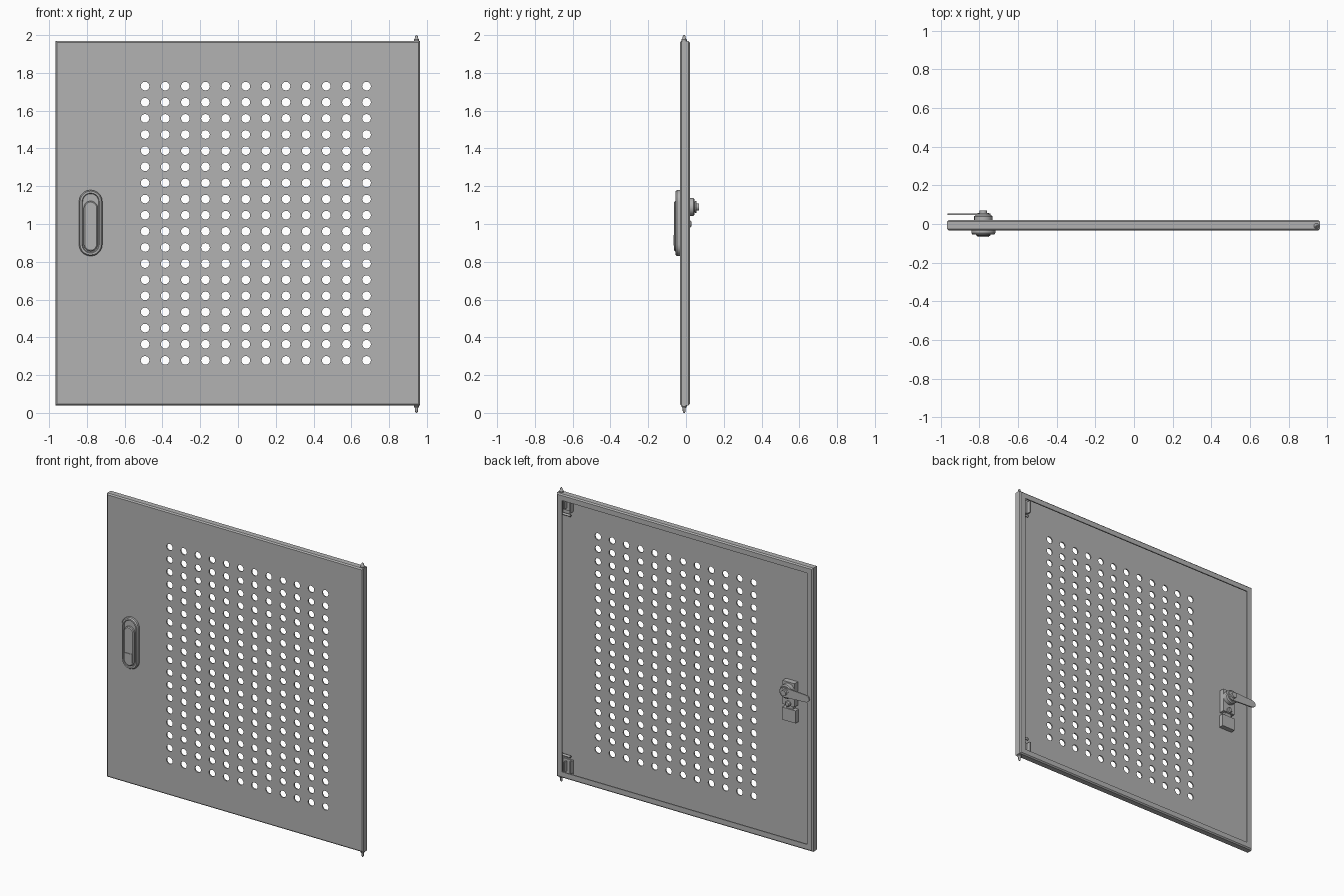
import bpy, bmesh, math
from mathutils import Matrix, Vector

cube = bpy.data.objects.get("Cube")
if cube:
    bpy.data.objects.remove(cube, do_unlink=True)

grey = bpy.data.materials.new("painted_grey_steel")
grey.use_nodes = True
grey.diffuse_color = (0.45, 0.45, 0.45, 1)
grey.node_tree.nodes["Principled BSDF"].inputs["Base Color"].default_value = (0.45, 0.45, 0.45, 1)

LEFT, RIGHT, LOW, HIGH = -0.967, 0.963, 0.04, 1.97
FRONT, BACK, SHEET = -0.033, 0.02, 0.008


def finish(name, bm, smooth=False):
    bmesh.ops.recalc_face_normals(bm, faces=bm.faces)
    me = bpy.data.meshes.new(name)
    bm.to_mesh(me)
    bm.free()
    me.materials.append(grey)
    ob = bpy.data.objects.new(name, me)
    bpy.context.collection.objects.link(ob)
    if smooth:
        select(ob)
        bpy.ops.object.shade_smooth_by_angle()
    return ob


def select(ob):
    bpy.ops.object.select_all(action='DESELECT')
    ob.select_set(True)
    bpy.context.view_layer.objects.active = ob


def loft(name, rings, caps=True, loop=False, smooth=False):
    """Skin a list of equal point rings."""
    bm = bmesh.new()
    vs = [[bm.verts.new(p) for p in ring] for ring in rings]
    pairs = list(zip(vs, vs[1:] + vs[:1])) if loop else list(zip(vs, vs[1:]))
    for a, b in pairs:
        for i in range(len(a)):
            j = (i + 1) % len(a)
            bm.faces.new((a[i], a[j], b[j], b[i]))
    if caps and not loop:
        bm.faces.new(vs[0])
        bm.faces.new(vs[-1])
    return finish(name, bm, smooth)


def box(name, x0, x1, y0, y1, z0, z1):
    bm = bmesh.new()
    size = Matrix.Diagonal((x1 - x0, y1 - y0, z1 - z0, 1))
    mid = Matrix.Translation(((x0 + x1) / 2, (y0 + y1) / 2, (z0 + z1) / 2))
    bmesh.ops.create_cube(bm, size=1, matrix=mid @ size)
    return finish(name, bm)


def circle(x, z, r, n=16):
    return [(x + r * math.cos(math.tau * i / n), z + r * math.sin(math.tau * i / n)) for i in range(n)]


def turned(name, x, z, steps, n=20):
    """Round part along y; steps are (radius, y)."""
    return loft(name, [[(u, y, w) for u, w in circle(x, z, r, n)] for r, y in steps], smooth=True)


def stadium(x, z0, z1, r, y, n=10):
    top = [(x + r * math.cos(math.pi * i / n), y, z1 - r + r * math.sin(math.pi * i / n)) for i in range(n + 1)]
    return top + [(2 * x - p[0], y, z0 + z1 - p[2]) for p in top]


def rod(name, points, r):
    cu = bpy.data.curves.new(name, 'CURVE')
    cu.dimensions = '3D'
    cu.bevel_depth, cu.bevel_resolution, cu.use_fill_caps = r, 2, True
    sp = cu.splines.new('POLY')
    sp.points.add(len(points) - 1)
    for p, co in zip(sp.points, points):
        p.co = (*co, 1)
    cu.materials.append(grey)
    ob = bpy.data.objects.new(name, cu)
    bpy.context.collection.objects.link(ob)
    select(ob)
    bpy.ops.object.convert(target='MESH')


# Perforated front sheet: filled outline with a grid of holes
cu = bpy.data.curves.new("perforated_sheet", 'CURVE')
cu.dimensions, cu.fill_mode, cu.extrude = '2D', 'BOTH', SHEET / 2
m = SHEET
loops = [[(LEFT + m, LOW + m), (RIGHT - m, LOW + m), (RIGHT - m, HIGH - m), (LEFT + m, HIGH - m)]]
loops += [circle(-0.492 + 0.1066 * c, 0.278 + 0.0854 * r, 0.023)
          for c in range(12) for r in range(18)]
for pts in loops:
    sp = cu.splines.new('POLY')
    sp.points.add(len(pts) - 1)
    sp.use_cyclic_u = True
    for p, (u, w) in zip(sp.points, pts):
        p.co = (u, w, 0, 1)
cu.materials.append(grey)
sheet = bpy.data.objects.new("perforated_sheet", cu)
sheet.matrix_world = Matrix.Translation((0, FRONT + SHEET / 2, 0)) @ Matrix.Rotation(math.pi / 2, 4, 'X')
bpy.context.collection.objects.link(sheet)
select(sheet)
bpy.ops.object.convert(target='MESH')

# Folded rim with an inward lip, as (inset, y) swept around the door
b = 0.008
profile = [(b, FRONT), (0, FRONT + b), (0, BACK - b), (b, BACK), (0.042, BACK),
           (0.042, BACK - b), (b, BACK - b), (b, FRONT + b)]
loft("folded_rim", [[(LEFT + d, y, LOW + d), (RIGHT - d, y, LOW + d),
                     (RIGHT - d, y, HIGH - d), (LEFT + d, y, HIGH - d)]
                    for d, y in profile], loop=True)

# Front handle: escutcheon with raised border, sunken tray and lever
HX = -0.78
steps = [(0.062, FRONT), (0.062, -0.047), (0.056, -0.055), (0.046, -0.055), (0.042, -0.047)]
loft("handle_escutcheon", [stadium(HX, 1.005 - 0.113 - r, 1.005 + 0.113 + r, r, y) for r, y in steps], smooth=True)
loft("handle_lever", [stadium(HX, 0.855 + d, 1.122 - d, 0.037 - d, y)
                      for d, y in ((0, -0.046), (0, -0.058), (0.006, -0.063))], smooth=True)
box("lever_button", HX - 0.03, HX + 0.03, -0.067, -0.06, 0.887, 0.943)

# Lock on the back: carrier, housing, spindle and cam
LZ = 1.09
box("lock_carrier", HX - 0.045, HX + 0.045, FRONT + SHEET, 0.012, 0.985, 1.145)
box("lock_lower_block", HX - 0.05, HX + 0.05, FRONT + SHEET, 0.008, 0.875, 0.96)
box("lock_neck", HX - 0.025, HX + 0.025, FRONT + SHEET, 0.0, 0.955, 0.99)
turned("lock_housing", HX, LZ, [(0.047, 0.01), (0.047, 0.04), (0.04, 0.046)])
turned("lock_spindle", HX, LZ, [(0.03, 0.045), (0.03, 0.056), (0.019, 0.056), (0.019, 0.07)])
turned("lock_screw", HX, 1.0, [(0.018, 0.01), (0.018, 0.022), (0.012, 0.028)])
cam = stadium(0, -0.185, 0.038, 0.033, 0)
loft("lock_cam", [[(HX + p[2], y, LZ + p[0] * (1 if p[2] > -0.05 else 0.75)) for p in cam]
                  for y in (0.047, 0.055)])

# Hinge pins with retractor rods and brackets, top and bottom
PX, PY, MID = 0.945, -0.01, (LOW + HIGH) / 2
for label, s, tip in (("upper", 1, 2.0 - MID), ("lower", -1, MID)):
    def z(h):
        return MID + s * h

    def hbox(name, x0, x1, y0, y1, h0, h1):
        box(label + name, x0, x1, y0, y1, min(z(h0), z(h1)), max(z(h0), z(h1)))
    loft(label + "_hinge_pin",
         [[(PX + u, PY + v, z(h)) for u, v in circle(0, 0, r, 12)]
          for r, h in ((0.009, 0.81), (0.009, 0.952), (0.014, 0.962), (0.014, 0.972),
                       (0.008, 0.98), (0.007, tip - 0.006), (0.003, tip))], smooth=True)
    rod(label + "_pin_pull", [(PX, PY, z(0.82)), (0.875, PY, z(0.82))], 0.008)
    hbox("_bracket_base", 0.865, 0.945, FRONT + SHEET, -0.018, 0.845, 0.94)
    hbox("_bracket_wing", 0.865, 0.873, -0.02, 0.008, 0.845, 0.93)
    hbox("_bracket_stop", 0.91, 0.918, -0.02, 0.008, 0.86, 0.93)
